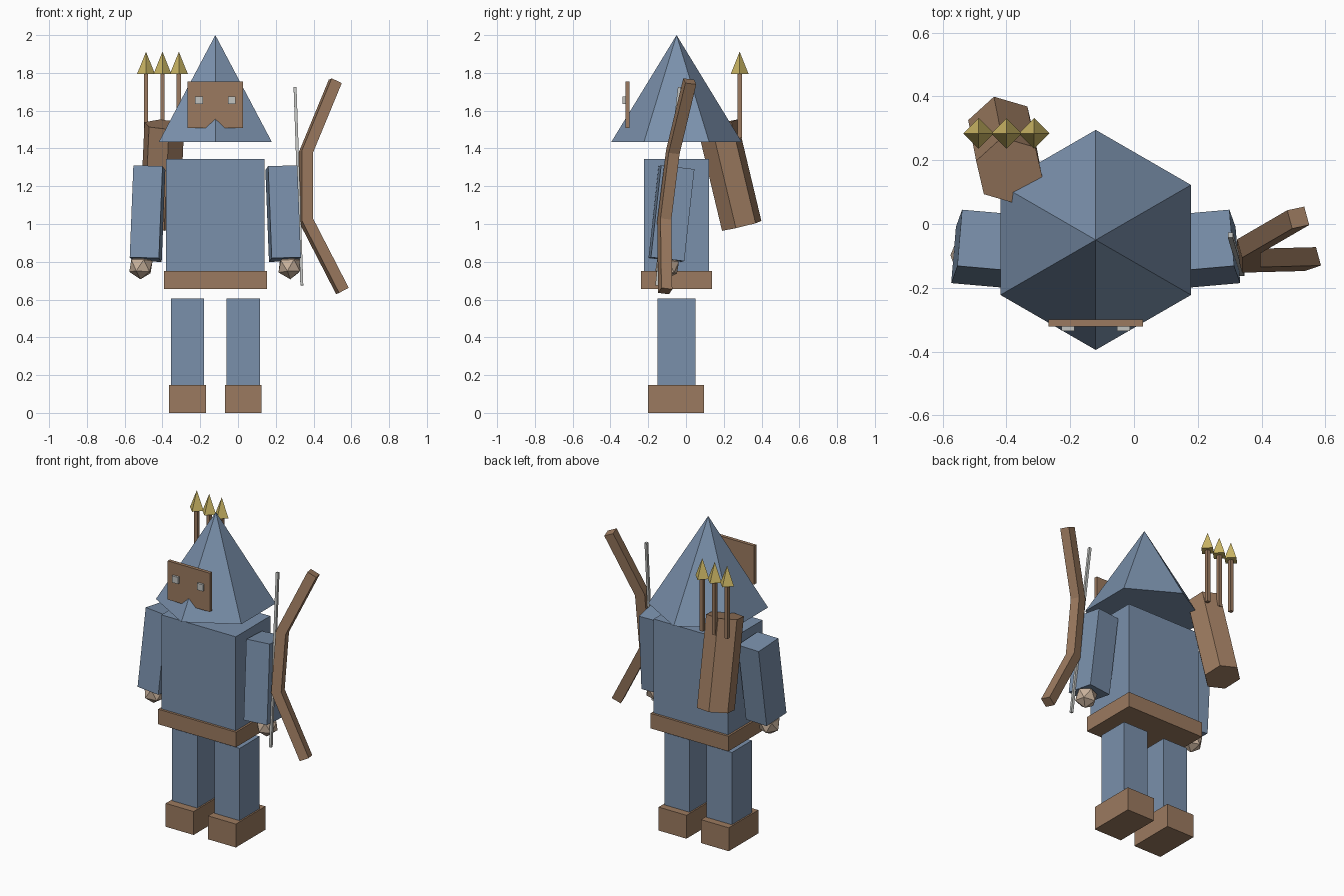
import bpy, bmesh
from math import radians
from mathutils import Vector, Matrix, Euler

cube = bpy.data.objects.get("Cube")
if cube:
    bpy.data.objects.remove(cube)


def material(name, colour):
    mat = bpy.data.materials.new(name)
    mat.use_nodes = True
    mat.diffuse_color = (*colour, 1)
    mat.node_tree.nodes["Principled BSDF"].inputs["Base Color"].default_value = (*colour, 1)
    return mat


BLUE = material("slate blue cloth", (0.195, 0.28, 0.41))
BROWN = material("brown leather", (0.33, 0.195, 0.115))
GOLD = material("gold", (0.60, 0.47, 0.13))
SKIN = material("skin", (0.58, 0.44, 0.33))
GREY = material("pale grey", (0.54, 0.55, 0.53))

MID = Vector((-0.12, -0.05, 0))  # axis of the body


def finish(name, bm, mat, matrix=Matrix()):
    bmesh.ops.recalc_face_normals(bm, faces=bm.faces)
    mesh = bpy.data.meshes.new(name)
    bm.to_mesh(mesh)
    bm.free()
    mesh.materials.append(mat)
    obj = bpy.data.objects.new(name, mesh)
    obj.matrix_world = matrix
    bpy.context.collection.objects.link(obj)
    return obj


def box(name, centre, size, mat, rot=None):
    bm = bmesh.new()
    bmesh.ops.create_cube(bm, size=1)
    bmesh.ops.scale(bm, vec=size, verts=bm.verts)
    turn = rot.to_matrix().to_4x4() if rot else Matrix()
    return finish(name, bm, mat, Matrix.Translation(centre) @ turn)


def prism(name, start, end, r1, r2, sides, mat, spin=0):
    """Cone or prism running from start to end."""
    start, end = Vector(start), Vector(end)
    axis = end - start
    bm = bmesh.new()
    bmesh.ops.create_cone(bm, cap_ends=True, segments=sides, radius1=r1,
                          radius2=r2, depth=axis.length)
    bmesh.ops.remove_doubles(bm, verts=bm.verts, dist=1e-5)
    bmesh.ops.rotate(bm, verts=bm.verts, matrix=Matrix.Rotation(radians(spin), 3, 'Z'))
    turn = Vector((0, 0, 1)).rotation_difference(axis).to_matrix().to_4x4()
    return finish(name, bm, mat, Matrix.Translation((start + end) / 2) @ turn)


def square_sweep(name, path, half, mat):
    """Square bar with mitred bends along a roughly flat path."""
    path = [Vector(p) for p in path]
    outward = path[0] + path[-1] - path[1] - path[-2]
    side = (path[0] - path[-1]).cross(outward).normalized()
    bm = bmesh.new()
    rings = []
    for i, p in enumerate(path):
        before = (p - path[i - 1]).normalized() if i else None
        after = (path[i + 1] - p).normalized() if i + 1 < len(path) else None
        before, after = before or after, after or before
        tangent = (before + after).normalized()
        depth = side.cross(tangent).normalized() * half / tangent.dot(before)
        width = side * half
        rings.append([bm.verts.new(p + a * width + b * depth)
                      for a, b in ((-1, -1), (1, -1), (1, 1), (-1, 1))])
    for r, s in zip(rings, rings[1:]):
        for k in range(4):
            n = (k + 1) % 4
            bm.faces.new((r[k], r[n], s[n], s[k]))
    bm.faces.new(rings[0])
    bm.faces.new(rings[-1])
    return finish(name, bm, mat)


# Body and hood
box("torso", MID + Vector((0, 0, 1.03)), (0.52, 0.345, 0.63), BLUE)
box("belt", MID + Vector((0, 0, 0.703)), (0.545, 0.375, 0.095), BROWN)
prism("hood", MID + Vector((0, 0, 1.435)), MID + Vector((0, 0, 2)), 0.345, 0, 6, BLUE)
box("mask", (MID.x, -0.31, 1.632), (0.295, 0.022, 0.245), BROWN)

# Paired parts
for side, s in (("left", 1), ("right", -1)):
    box(side + "_eye", (MID.x + s * 0.087, -0.327, 1.655), (0.042, 0.016, 0.042), GREY)
    box(side + "_leg", (MID.x + s * 0.148, -0.05, 0.375), (0.176, 0.2, 0.46), BLUE)
    box(side + "_shoe", (MID.x + s * 0.148, -0.053, 0.074), (0.195, 0.295, 0.148), BROWN)
    tilt = Euler((radians(-6.5), radians(-1.7 * s), radians(5 * s)))
    box(side + "_arm", (MID.x + s * 0.359, -0.077, 1.055), (0.155, 0.178, 0.49), BLUE, tilt)
    ball = bmesh.new()
    bmesh.ops.create_icosphere(ball, subdivisions=1, radius=0.068)
    finish(side + "_hand", ball, SKIN,
           Matrix.Translation((MID.x + s * 0.394, -0.1, 0.775)) @ tilt.to_matrix().to_4x4())

# Bow
square_sweep("bow", [(0.515, 0.02, 1.755), (0.36, -0.07, 1.38),
                     (0.36, -0.115, 1.02), (0.553, -0.11, 0.645)], 0.03, BROWN)
prism("bow_string", (0.338, -0.155, 0.675), (0.302, -0.035, 1.725), 0.011, 0.011, 4, GREY, 45)

# Quiver and arrows
prism("quiver", (-0.415, 0.295, 0.99), (-0.39, 0.167, 1.527), 0.11, 0.11, 6, BROWN, 13)
for i in range(3):
    x = -0.487 + i * 0.087
    prism(f"arrow_shaft_{i + 1}", (x, 0.284, 1.455), (x, 0.284, 1.8), 0.016, 0.016, 4, BROWN, 45)
    prism(f"arrow_head_{i + 1}", (x, 0.284, 1.793), (x, 0.284, 1.912), 0.048, 0, 4, GOLD)
